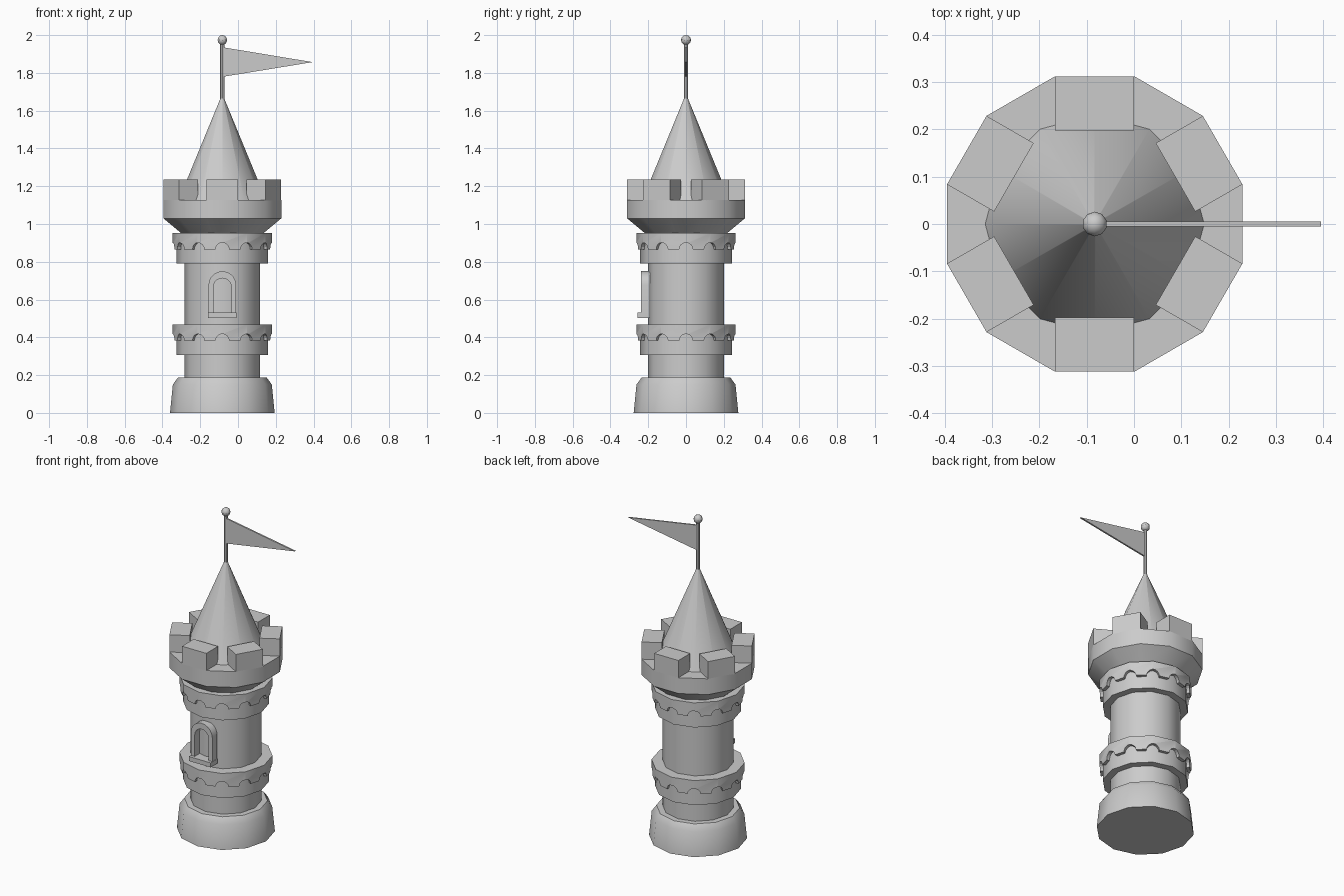
import bpy, bmesh
from math import pi, sin, cos, radians
from mathutils import Matrix

if "Cube" in bpy.data.objects:
    bpy.data.objects.remove(bpy.data.objects["Cube"])

CX = -0.083          # tower axis; the flag fills the other side
SIDES = 12


def finish(bm, name, smooth=True):
    bmesh.ops.recalc_face_normals(bm, faces=bm.faces)
    me = bpy.data.meshes.new(name)
    bm.to_mesh(me)
    bm.free()
    ob = bpy.data.objects.new(name, me)
    bpy.context.collection.objects.link(ob)
    ob.location.x = CX
    bpy.ops.object.select_all(action='DESELECT')
    ob.select_set(True)
    bpy.context.view_layer.objects.active = ob
    if smooth:
        bpy.ops.object.shade_smooth_by_angle(angle=radians(35))
    return ob


def lathe(name, profile, sides=SIDES, turn=0.0, closed=False):
    """Revolve (radius, z) points; ends are capped unless the profile is a loop."""
    bm = bmesh.new()
    rings = [[bm.verts.new((r * cos(turn + 2 * pi * i / sides),
                            r * sin(turn + 2 * pi * i / sides), z))
              for i in range(sides)] for r, z in profile]
    pairs = list(zip(rings, rings[1:]))
    if closed:
        pairs.append((rings[-1], rings[0]))
    for a, b in pairs:
        for i in range(sides):
            j = (i + 1) % sides
            bm.faces.new((a[i], a[j], b[j], b[i]))
    if not closed:
        bm.faces.new(rings[0][::-1])
        bm.faces.new(rings[-1])
    return finish(bm, name)


def extrude_xz(name, outline, y0, y1, smooth=False):
    """Extrude an (x, z) outline from y0 to y1."""
    bm = bmesh.new()
    f = bm.faces.new([bm.verts.new((x, y0, z)) for x, z in outline])
    new = bmesh.ops.extrude_face_region(bm, geom=[f])['geom']
    bmesh.ops.translate(bm, vec=(0, y1 - y0, 0),
                        verts=[v for v in new if isinstance(v, bmesh.types.BMVert)])
    return finish(bm, name, smooth)


def arch(r, spring, n=10):
    return [(r * cos(pi * i / n), spring + r * sin(pi * i / n)) for i in range(n + 1)]


# Base and shaft
lathe("base", [(0.277, 0), (0.262, 0.15), (0.235, 0.187)])
lathe("shaft", [(0.2, 0.1), (0.2, 1.0)])


# Collars with an arcaded band: round notches along the lower edge
def collar(tag, z):
    lathe(tag + "_collar", [(0.19, z), (0.243, z), (0.243, z + 0.15), (0.19, z + 0.15)], closed=True)
    band = lathe(tag + "_arcade", [(0.19, z + 0.075), (0.263, z + 0.075),
                                   (0.263, z + 0.162), (0.19, z + 0.162)], closed=True)
    bm = bmesh.new()
    for i in range(SIDES):
        m = (Matrix.Rotation(2 * pi * i / SIDES, 4, 'Z') @ Matrix.Translation((0.265, 0, z + 0.075))
             @ Matrix.Rotation(pi / 2, 4, 'Y'))
        bmesh.ops.create_cone(bm, cap_ends=True, segments=16, radius1=0.036, radius2=0.036,
                              depth=0.08, matrix=m)
    cutter = finish(bm, tag + "_cutter", False)
    cutter.hide_render = True
    mod = band.modifiers.new("notches", 'BOOLEAN')
    mod.operation, mod.object, mod.solver = 'DIFFERENCE', cutter, 'EXACT'
    bpy.context.view_layer.objects.active = band
    bpy.ops.object.modifier_apply(modifier=mod.name)
    bpy.data.objects.remove(cutter)


collar("lower", 0.307)
collar("upper", 0.79)

# Flared crown with six merlons, each one facet wide
k = 1 / cos(pi / SIDES)
lathe("crown", [(0.21 * k, 0.945), (0.312 * k, 1.03), (0.312 * k, 1.128)], turn=pi / SIDES)
bm = bmesh.new()
for i in range(6):
    m = (Matrix.Rotation(pi / 6 + i * pi / 3, 4, 'Z') @ Matrix.Translation((0.2545, 0, 1.18))
         @ Matrix.Diagonal((0.115, 0.167, 0.11, 1)))
    bmesh.ops.create_cube(bm, size=1, matrix=m)
finish(bm, "merlons", False)

# Window: arched frame and sill
outer, inner = arch(0.073, 0.677), arch(0.048, 0.665)
frame = ([(0.073, 0.51)] + outer + [(-0.073, 0.51), (-0.048, 0.51)]
         + inner[::-1] + [(0.048, 0.51)])
extrude_xz("window_frame", frame, -0.238, -0.19, True)
extrude_xz("window_sill", [(-0.075, 0.503), (0.075, 0.503), (0.075, 0.531), (-0.075, 0.531)],
           -0.257, -0.19)

# Roof, pole, finial and pennant
roof = lathe("roof", [(0.232, 1.126), (0.004, 1.68)])
lathe("flag_pole", [(0.011, 1.6), (0.011, 1.96)], sides=8)
bm = bmesh.new()
bmesh.ops.create_uvsphere(bm, u_segments=10, v_segments=8, radius=0.026,
                          matrix=Matrix.Translation((0, 0, 1.974)))
finish(bm, "finial")
extrude_xz("pennant", [(0.006, 1.935), (0.006, 1.78), (0.478, 1.857)], -0.005, 0.005)
